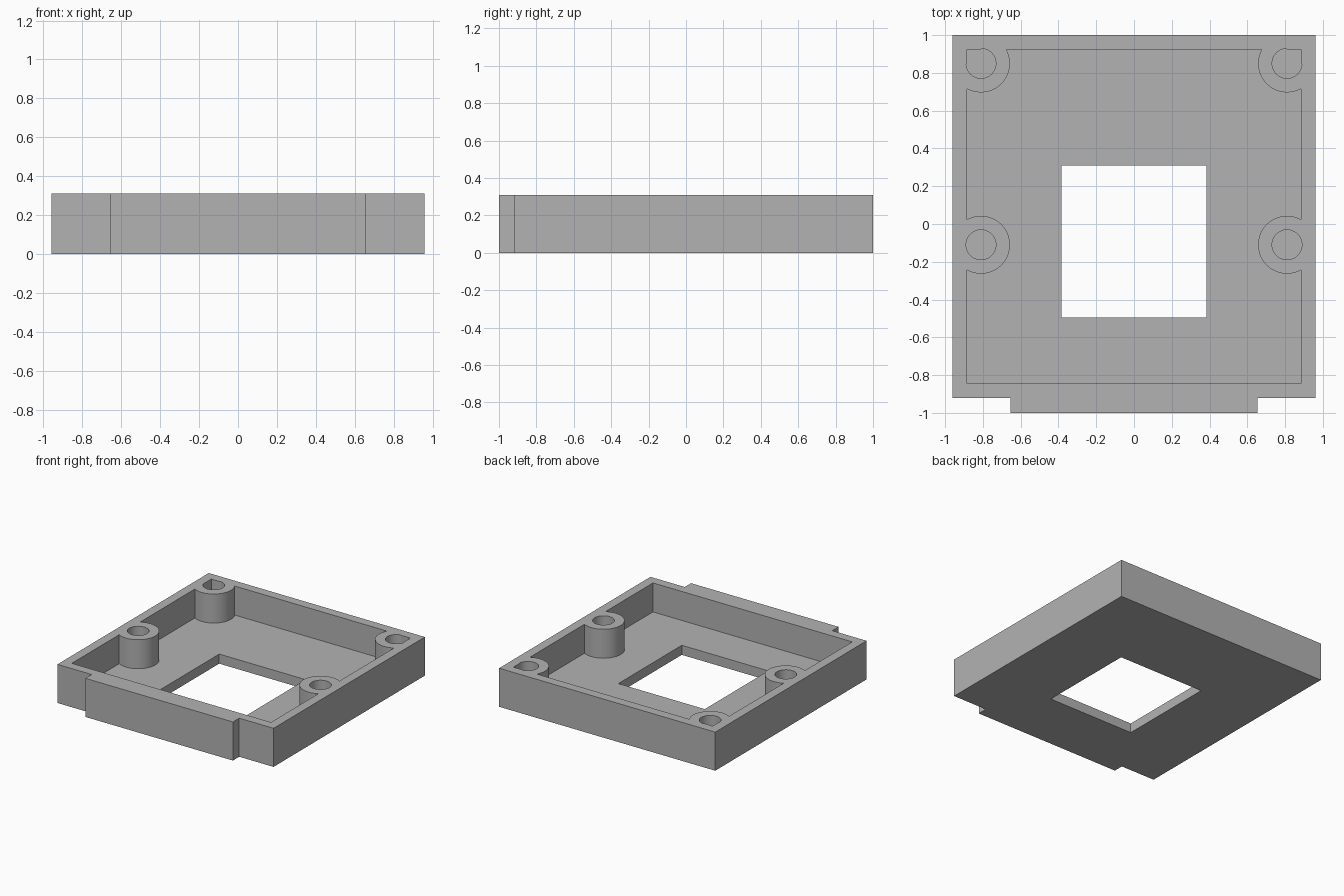
import bpy, bmesh
from math import acos, asin, cos, sin, pi

if "Cube" in bpy.data.objects:
    bpy.data.objects.remove(bpy.data.objects["Cube"])

HEIGHT, FLOOR = 0.31, 0.077
IN_X, IN_FRONT, IN_BACK = 0.885, -0.845, 0.925   # inner wall faces
BOSS_X, MID_Y, CORNER_Y = 0.81, -0.11, 0.85      # screw boss centres
BOSS_R, HOLE_R = 0.153, 0.079

grey = bpy.data.materials.new("plain_grey")
grey.use_nodes = True
colour = (0.45, 0.45, 0.45, 1)
grey.diffuse_color = colour
grey.node_tree.nodes["Principled BSDF"].inputs["Base Color"].default_value = colour


def arc(x, y, r, start, end, steps=48):
    angles = [start + (end - start) * i / steps for i in range(steps + 1)]
    return [(x + r * cos(a), y + r * sin(a)) for a in angles]


def mirrored(points):
    return [(-x, y) for x, y in reversed(points)]


def rectangle(x, y0, y1):
    return [(-x, y0), (x, y0), (x, y1), (-x, y1)]


def prism(name, outline, z0, z1):
    bm = bmesh.new()
    face = bm.faces.new([bm.verts.new((x, y, z0)) for x, y in outline])
    top = bmesh.ops.extrude_face_region(bm, geom=[face])["geom"]
    moved = [v for v in top if isinstance(v, bmesh.types.BMVert)]
    bmesh.ops.translate(bm, verts=moved, vec=(0, 0, z1 - z0))
    bmesh.ops.recalc_face_normals(bm, faces=bm.faces)
    mesh = bpy.data.meshes.new(name)
    bm.to_mesh(mesh)
    bm.free()
    mesh.materials.append(grey)
    obj = bpy.data.objects.new(name, mesh)
    bpy.context.collection.objects.link(obj)
    return obj


# Outer block with the front tab
half = [(0.655, -1), (0.655, -0.92), (0.96, -0.92), (0.96, 1)]
tray = prism("tray", half + mirrored(half), 0, HEIGHT)

# Cavity outline, running around the four bosses
side = acos((IN_X - BOSS_X) / BOSS_R)
back = asin((IN_BACK - CORNER_Y) / BOSS_R)
half = [(IN_X, IN_FRONT)]
half += arc(BOSS_X, MID_Y, BOSS_R, -side, side - 2 * pi)
half += arc(BOSS_X, CORNER_Y, BOSS_R, -side, -pi - back)
top = HEIGHT + 0.1
cutters = [prism("cavity_cutter", half + mirrored(half), FLOOR, top),
           prism("window_cutter", rectangle(0.384, -0.495, 0.31), -0.1, FLOOR + 0.1)]

# Round holes in the middle bosses, square-cornered holes in the back bosses
round_hole = arc(BOSS_X, MID_Y, HOLE_R, 0, 2 * pi)[:-1]
corner_hole = [(IN_X, IN_BACK)] + arc(BOSS_X, CORNER_Y, HOLE_R, pi / 2, 2 * pi)
corner_hole[1] = (BOSS_X, IN_BACK)
corner_hole[-1] = (IN_X, CORNER_Y)
for label, hole in (("middle", round_hole), ("back", corner_hole)):
    cutters.append(prism(label + "_left_hole_cutter", hole, FLOOR, top))
    cutters.append(prism(label + "_right_hole_cutter", mirrored(hole), FLOOR, top))

# Cut everything out of the block, then drop the cutters
bpy.context.view_layer.objects.active = tray
for obj in bpy.context.selected_objects:
    obj.select_set(False)
tray.select_set(True)
for cutter in cutters:
    cut = tray.modifiers.new(cutter.name, "BOOLEAN")
    cut.operation = "DIFFERENCE"
    cut.solver = "EXACT"
    cut.object = cutter
    bpy.ops.object.modifier_apply(modifier=cut.name)
    bpy.data.objects.remove(cutter)

bpy.ops.object.shade_smooth_by_angle()
